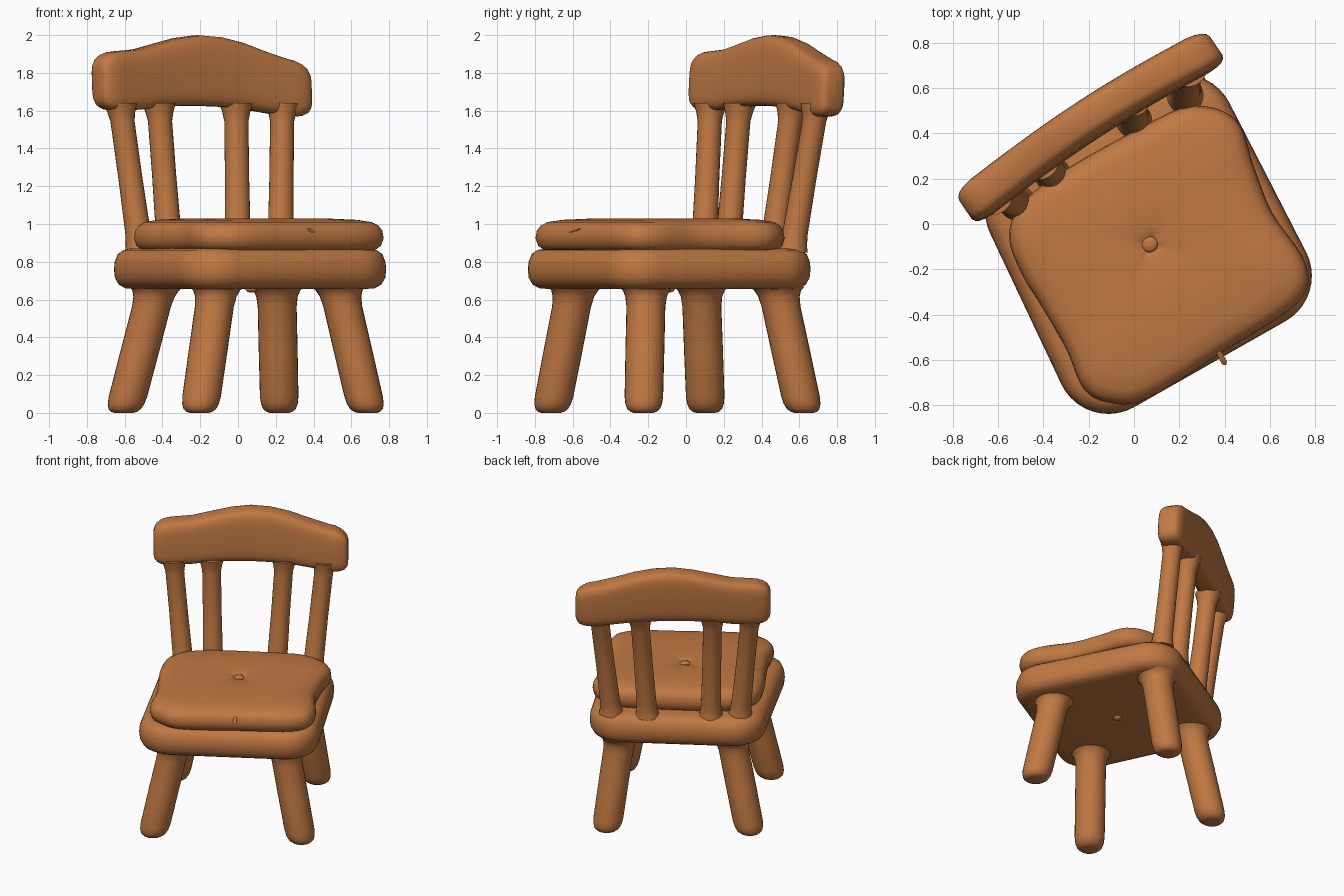
import bpy, bmesh, math
from mathutils import Vector

if "Cube" in bpy.data.objects:
    bpy.data.objects.remove(bpy.data.objects["Cube"])

wood = bpy.data.materials.new("warm brown wood")
wood.diffuse_color = (0.53, 0.19, 0.055, 1)
wood.use_nodes = True
wood.node_tree.nodes["Principled BSDF"].inputs["Base Color"].default_value = wood.diffuse_color


def loft(name, rings):
    """Skin a list of equal-length point rings and cap both ends."""
    bm = bmesh.new()
    vs = [[bm.verts.new(p) for p in r] for r in rings]
    n = len(rings[0])
    for a, b in zip(vs, vs[1:]):
        for i in range(n):
            j = (i + 1) % n
            bm.faces.new((a[i], a[j], b[j], b[i]))
    bm.faces.new(vs[0])
    bm.faces.new(vs[-1])
    bmesh.ops.recalc_face_normals(bm, faces=bm.faces)
    me = bpy.data.meshes.new(name)
    bm.to_mesh(me)
    bm.free()
    me.materials.append(wood)
    ob = bpy.data.objects.new(name, me)
    bpy.context.collection.objects.link(ob)
    bpy.context.view_layer.objects.active = ob
    ob.select_set(True)
    bpy.ops.object.shade_smooth_by_angle(angle=math.radians(60))
    ob.select_set(False)
    return ob


def post(name, bottom, top, profile, n=28):
    """Leaning round post; profile holds (height fraction, radius) pairs."""
    a, b = Vector(bottom), Vector(top)
    rings = []
    for t, r in profile:
        c = a.lerp(b, t)
        rings.append([c + Vector((r * math.cos(k * math.tau / n), r * math.sin(k * math.tau / n), 0))
                      for k in range(n)])
    return loft(name, rings)


def rounded_outline(corners, r, inset, z, steps=10):
    """Counter-clockwise polygon with filleted corners, shrunk by inset."""
    pts = []
    m = len(corners)
    for i in range(m):
        p, c, q = (Vector(corners[(i + d) % m]) for d in (-1, 0, 1))
        e0, e1 = (c - p).normalized(), (q - c).normalized()
        bis = (e1 - e0).normalized()
        half = e1.angle(-e0) / 2
        centre = c + bis * (r / math.sin(half))
        a0 = math.atan2(-e0.x, e0.y)
        turn = (math.atan2(-e1.x, e1.y) - a0) % math.tau
        for k in range(steps + 1):
            a = a0 + turn * k / steps
            pts.append((centre.x + (r - inset) * math.cos(a),
                        centre.y + (r - inset) * math.sin(a), z))
    return pts


def smooth_loop(points, steps=5):
    """Closed Catmull-Rom curve through the points."""
    out = []
    m = len(points)
    for i in range(m):
        p0, p1, p2, p3 = (Vector(points[(i + d) % m]) for d in (-1, 0, 1, 2))
        for k in range(steps):
            t = k / steps
            out.append(0.5 * (2 * p1 + (p2 - p0) * t + (2 * p0 - 5 * p1 + 4 * p2 - p3) * t * t
                              + (3 * p1 - p0 - 3 * p2 + p3) * t ** 3))
    return out


def knob(name, loc, r, flat):
    """Small flattened ball."""
    rings = []
    for k in range(1, 10):
        a = -math.pi / 2 + math.pi * k / 10
        rings.append([(loc[0] + r * math.cos(a) * math.cos(j * math.tau / 20),
                       loc[1] + r * math.cos(a) * math.sin(j * math.tau / 20),
                       loc[2] + r * flat * math.sin(a)) for j in range(20)])
    loft(name, rings)


# Seat slab with rounded corners and edges
seat_corners = [(-0.215, -0.93), (0.86, -0.32), (0.31, 0.75), (-0.725, 0.15)]
seat_profile = [(0.12, 0.655), (0.06, 0.66), (0.025, 0.68), (0.005, 0.715), (0, 0.76),
                (0.004, 0.80), (0.02, 0.84), (0.05, 0.862), (0.09, 0.87)]
loft("seat", [rounded_outline(seat_corners, 0.23, d, z) for d, z in seat_profile])

# Soft cushion with a dimple in the middle
cushion_outline = smooth_loop([
    (-0.55, -0.07), (-0.51, 0.07), (-0.35, 0.21), (0.0, 0.41), (0.25, 0.52), (0.45, 0.46),
    (0.53, 0.25), (0.61, 0.05), (0.76, -0.18), (0.72, -0.35), (0.4, -0.56), (0.06, -0.77),
    (-0.1, -0.79), (-0.22, -0.73), (-0.30, -0.55), (-0.41, -0.36), (-0.49, -0.23)])
cushion_profile = [(0.85, 0.855), (0.94, 0.865), (0.98, 0.885), (1, 0.925), (0.99, 0.965),
                   (0.96, 0.992), (0.91, 1.01), (0.8, 1.022), (0.55, 1.03), (0.3, 1.03),
                   (0.12, 1.025), (0.07, 1.018), (0.03, 1.005)]
mid = Vector((0.07, -0.09))
loft("cushion", [[(*(mid + (p - mid) * s), z) for p in cushion_outline] for s, z in cushion_profile])
knob("cushion_button", (0.07, -0.09, 1.01), 0.036, 0.5)
knob("underside_button", (0.07, -0.09, 0.655), 0.03, 0.6)

# Loose thread at the front of the cushion
post("cushion_thread", (0.40, -0.615, 0.955), (0.355, -0.53, 0.985),
     [(0, 0.008), (0.08, 0.013), (0.6, 0.011), (1, 0.006)], 10)

# Splayed legs, rounded at the foot and flared under the seat
leg_profile = [(0, 0.05), (0.008, 0.068), (0.03, 0.086), (0.07, 0.097), (0.13, 0.102), (0.5, 0.103),
               (0.84, 0.103), (0.92, 0.11), (0.97, 0.125), (1, 0.15)]
for name, foot, head in [("front_left_leg", (-0.205, -0.715), (-0.11, -0.585)),
                         ("front_right_leg", (0.685, -0.225), (0.53, -0.21)),
                         ("back_left_leg", (-0.605, 0.105), (-0.43, 0.08)),
                         ("back_right_leg", (0.22, 0.625), (0.205, 0.48))]:
    post(name, (*foot, 0), (*head, 0.67), leg_profile)

# Four leaning back spindles, wider where they meet the seat and rail
spindle_profile = [(0, 0.085), (0.04, 0.075), (0.12, 0.068), (0.5, 0.064), (0.88, 0.064),
                   (0.94, 0.074), (1, 0.09)]
for i, (low, high) in enumerate([((-0.515, 0.095), (-0.625, 0.13)), ((-0.36, 0.22), (-0.42, 0.285)),
                                 ((0.0, 0.455), (-0.01, 0.565)), ((0.225, 0.56), (0.235, 0.695))]):
    post(f"back_spindle_{i + 1}", (*low, 0.85), (*high, 1.64), spindle_profile, 24)

# Crest rail: bowed, with a humped top
tops = [1.90, 1.915, 1.925, 1.955, 1.985, 2.0, 1.99, 1.96, 1.915, 1.875, 1.845]
lows = [1.60, 1.60, 1.605, 1.62, 1.625, 1.625, 1.62, 1.61, 1.59, 1.57, 1.56]


def sample(table, t):
    i = min(int(t * 10), 9)
    f = t * 10 - i
    f = f * f * (3 - 2 * f) * 0.3 + f * 0.7
    return table[i] * (1 - f) + table[i + 1] * f


ends = [(0, 0.55), (0.006, 0.72), (0.018, 0.85), (0.04, 0.95), (0.07, 1)]
stations = ends + [(0.1 + 0.05 * k, 1) for k in range(17)] + [(1 - t, s) for t, s in reversed(ends)]
start, stop, back = Vector((-0.745, 0.065)), Vector((0.36, 0.79)), Vector((-0.56, 0.83))
rings = []
for t, s in stations:
    hi, lo = sample(tops, t), sample(lows, t)
    c = start.lerp(stop, t) + back * (0.12 * t * (1 - t))
    ring = []
    for k in range(32):
        a = k * math.tau / 32
        ca, sa = math.cos(a), math.sin(a)
        w = 0.088 * s * math.copysign(abs(ca) ** 0.5, ca)
        h = (hi - lo) / 2 * s * math.copysign(abs(sa) ** 0.5, sa)
        z = (hi + lo) / 2 + h
        p = c + back * (w + 0.06 * (z - 1.78))
        ring.append((p.x, p.y, z))
    rings.append(ring)
loft("crest_rail", rings)
